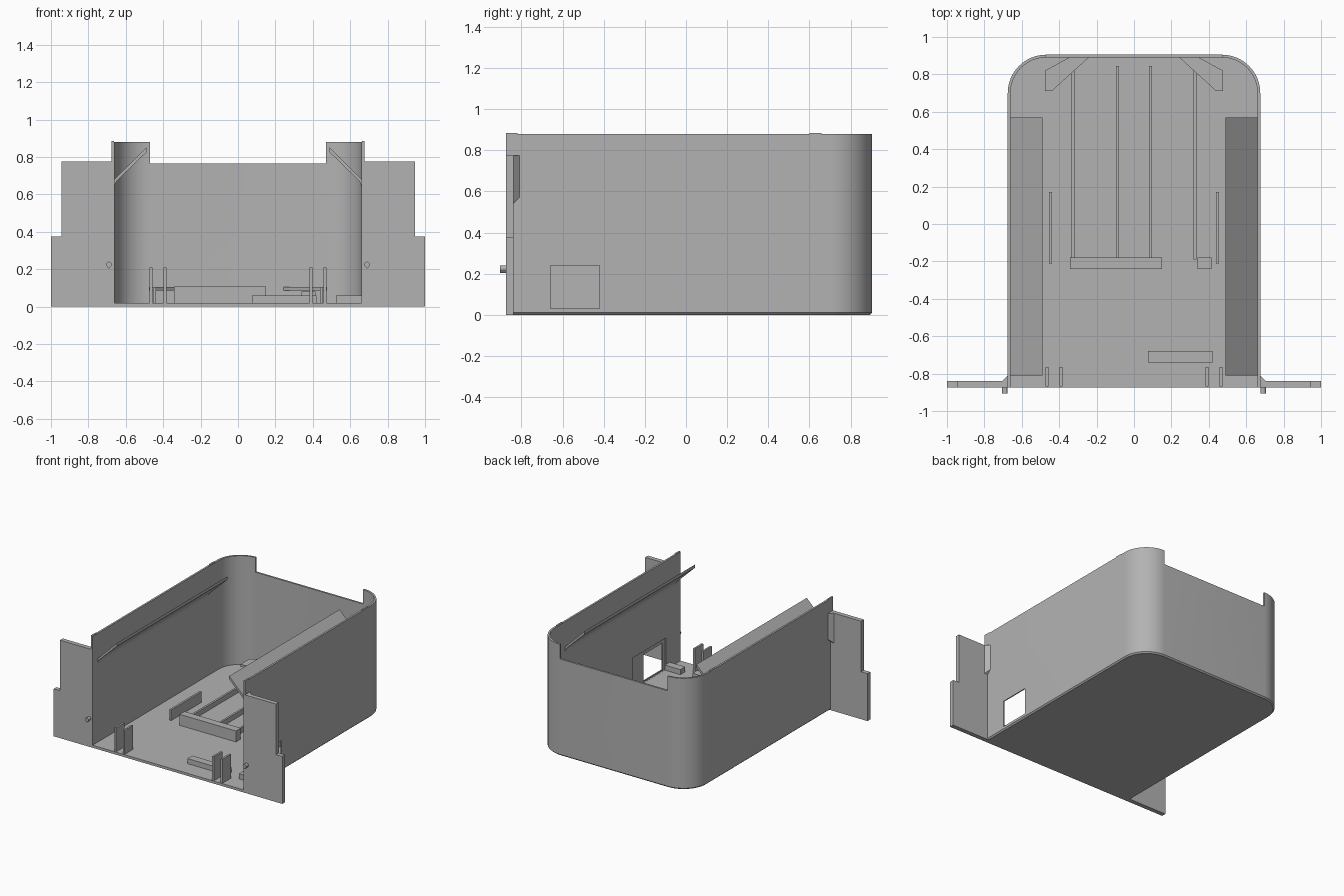
import bpy, bmesh, math
from mathutils import Vector

old = bpy.data.objects.get("Cube")
if old:
    bpy.data.objects.remove(old)

GREY = (0.45, 0.45, 0.45, 1)
mat = bpy.data.materials.new("plain grey plastic")
mat.use_nodes = True
mat.diffuse_color = GREY
mat.node_tree.nodes["Principled BSDF"].inputs["Base Color"].default_value = GREY


def loft(name, rings):
    """Closed solid through matching rings of points."""
    bm = bmesh.new()
    loops = [[bm.verts.new(p) for p in ring] for ring in rings]
    n = len(loops[0])
    for a, b in zip(loops, loops[1:]):
        for i in range(n):
            j = (i + 1) % n
            bm.faces.new((a[i], a[j], b[j], b[i]))
    bm.faces.new(loops[0][::-1])
    bm.faces.new(loops[-1])
    bmesh.ops.recalc_face_normals(bm, faces=bm.faces)
    mesh = bpy.data.meshes.new(name)
    bm.to_mesh(mesh)
    bm.free()
    mesh.materials.append(mat)
    ob = bpy.data.objects.new(name, mesh)
    bpy.context.collection.objects.link(ob)
    return ob


def prism(name, pts, lo, hi, axis="z"):
    """Extrude a flat outline: (x, y) along z, or (x, z) along y."""
    place = (lambda a, b, h: (a, b, h)) if axis == "z" else (lambda a, b, h: (a, h, b))
    return loft(name, [[place(a, b, h) for a, b in pts] for h in (lo, hi)])


def box(name, x, y, z):
    pts = [(x[0], y[0]), (x[1], y[0]), (x[1], y[1]), (x[0], y[1])]
    return prism(name, pts, *z)


def cut(target, cutter):
    mod = target.modifiers.new(cutter.name, "BOOLEAN")
    mod.operation = "DIFFERENCE"
    mod.solver = "EXACT"
    mod.object = cutter
    cutter.hide_render = True
    cutter.hide_viewport = True
    cutter.display_type = "WIRE"


def outline(inset, front, z, steps=16):
    """Tray plan: square front, two round back corners."""
    half, back, r = 0.675 - inset, 0.905 - inset, 0.205 - inset
    pts = [(-half, front, z), (half, front, z)]
    for side, start in ((1, 0), (-1, 90)):
        for i in range(steps + 1):
            a = math.radians(start + 90 * i / steps)
            pts.append((side * (half - r) + r * math.cos(a),
                        back - r + r * math.sin(a), z))
    return pts


# Tray shell with a chamfered base, open at the front and top
FRONT, WALL, FLOOR, TOP = -0.875, 0.015, 0.02, 0.88
shell = loft("tray_shell", [outline(0.01, FRONT, 0), outline(0, FRONT, 0.01),
                            outline(0, FRONT, TOP)])
cut(shell, loft("interior_cutter", [outline(WALL, -1, FLOOR), outline(WALL, -1, 1)]))
cut(shell, box("back_wall_cutter", (-0.47, 0.47), (0.8, 1), (0.765, 1)))
cut(shell, box("side_recess_cutter", (0.6, 0.667), (-0.69, -0.28), (0.021, 0.27)))
cut(shell, box("side_opening_cutter", (0.6, 0.8), (-0.66, -0.42), (0.03, 0.24)))
cut(shell, box("back_recess_cutter", (-0.225, -0.11), (0.8, 0.897), (0.021, 0.155)))

# Apply the cuts and smooth only the round corners
bpy.context.view_layer.update()
graph = bpy.context.evaluated_depsgraph_get()
baked = bpy.data.meshes.new_from_object(shell.evaluated_get(graph))
shell.modifiers.clear()
shell.data = baked
for ob in [o for o in bpy.data.objects if o.name.endswith("_cutter")]:
    bpy.data.objects.remove(ob)
bpy.ops.object.select_all(action="DESELECT")
shell.select_set(True)
bpy.context.view_layer.objects.active = shell
bpy.ops.object.shade_smooth_by_angle(angle=math.radians(30))

# Parts repeated on both sides
for side, label in ((1, "left"), (-1, "right")):
    def flip(pts):
        return [(side * a, b) for a, b in pts]

    def span(a, b):
        return sorted((side * a, side * b))

    # Stepped front flange with corner gusset
    prism(label + "_front_flange",
          flip([(0.66, 0), (1, 0), (1, 0.375), (0.945, 0.375), (0.945, 0.775), (0.66, 0.775)]),
          FRONT, -0.84, "y")
    loft(label + "_flange_gusset", [
        [(side * x, y, z) for x, y, z in ring] for ring in (
            [(0.67, -0.845, 0.535), (0.71, -0.845, 0.535), (0.67, -0.805, 0.575)],
            [(0.67, -0.845, 0.775), (0.71, -0.845, 0.775), (0.67, -0.805, 0.775)])])

    # Locating pin with a pointed underside
    pin = [(side * 0.69 + 0.015 * math.cos(a), 0.225 + 0.015 * math.sin(a))
           for a in (math.radians(-30 + 20 * i) for i in range(13))]
    prism(label + "_pin", pin + [(side * 0.69, 0.203)], -0.905, -0.87, "y")

    # Sloping rail along the side wall
    prism(label + "_sloping_rail",
          flip([(0.662, 0.68), (0.49, 0.85), (0.49, 0.825), (0.65, 0.67), (0.662, 0.635)]),
          -0.81, 0.57, "y")

    # Low tabs on the rim
    for i, y in enumerate(((FRONT, -0.82), (0.6, 0.66))):
        box(f"{label}_rim_tab_{i}", span(0.662, 0.675), y, (0.87, 0.885))

    # Upright clip plates and floor ribs
    for i, x in enumerate((0.383, 0.458)):
        box(f"{label}_clip_{i}", span(x, x + 0.015), (-0.87, -0.765), (0.015, 0.21))
    box(label + "_side_rib", span(0.438, 0.454), (-0.21, 0.17), (0.015, 0.105))
    box(label + "_outer_runner", span(0.318, 0.334), (-0.19, 0.82), (0.015, 0.06))
    box(label + "_inner_runner", span(0.08, 0.095), (-0.19, 0.845), (0.015, 0.06))

    # Shelf tab joined to the back wall
    prism(label + "_corner_shelf",
          flip([(0.475, 0.71), (0.475, 0.82), (0.345, 0.892), (0.24, 0.892), (0.44, 0.71)]),
          0.085, 0.105)

# Floor stops
box("long_stop", (-0.343, 0.15), (-0.24, -0.18), (0.015, 0.107))
box("short_stop", (0.34, 0.415), (-0.24, -0.18), (0.015, 0.08))
box("front_stop", (0.075, 0.42), (-0.74, -0.68), (0.015, 0.06))
box("side_stop", (0.525, 0.662), (-0.74, -0.68), (0.015, 0.06))
